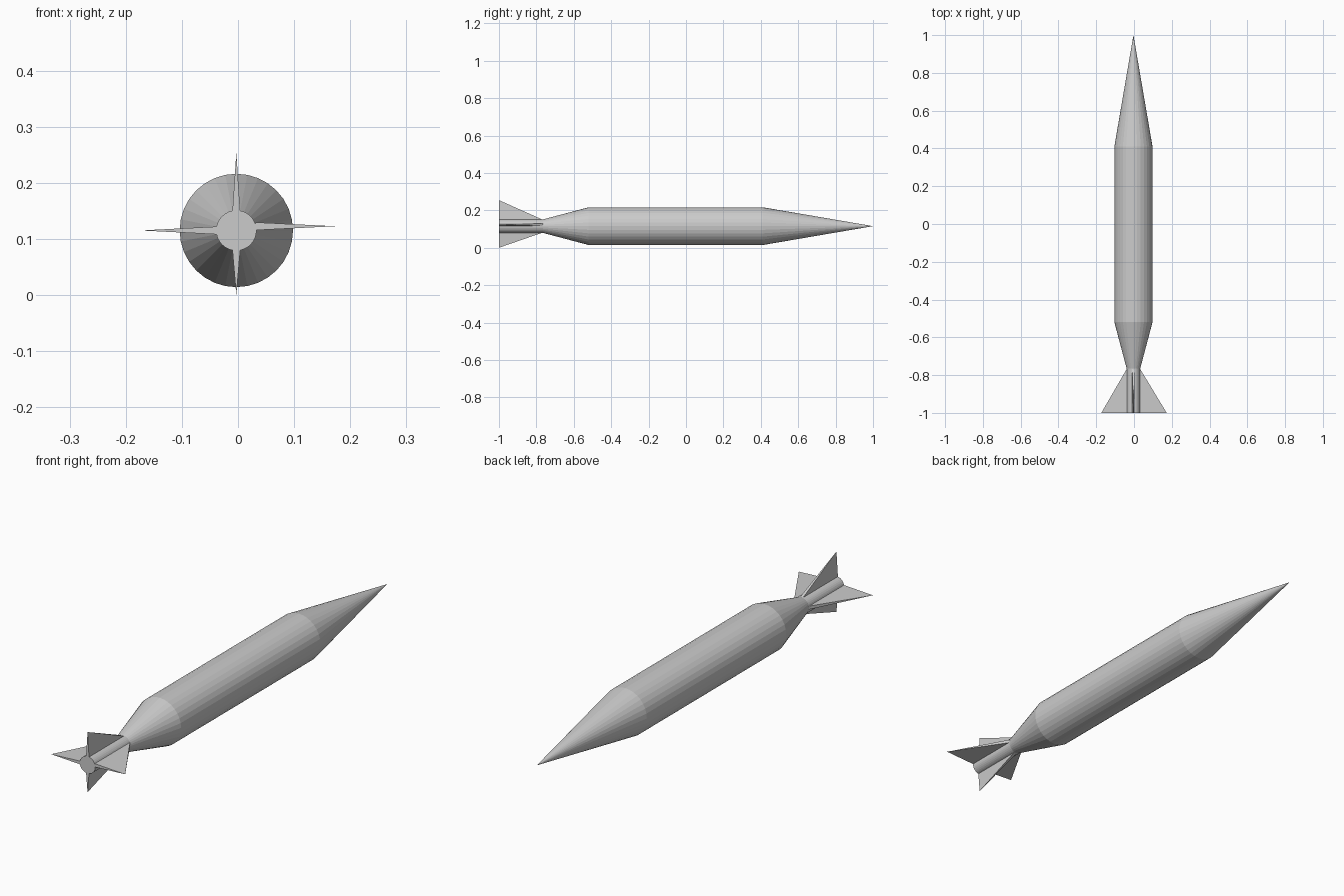
import bpy, bmesh, math
from mathutils import Vector

cube = bpy.data.objects.get("Cube")
if cube:
    bpy.data.objects.remove(cube, do_unlink=True)

CX, CZ = -0.003, 0.1155   # long axis of the body
SIDES = 32
STEM_R, BODY_R = 0.036, 0.101
TAIL_Y, STEM_Y = -1.0, -0.765

grey = bpy.data.materials.new("light grey")
grey.use_nodes = True
colour = (0.6, 0.6, 0.6, 1)
grey.diffuse_color = colour
grey.node_tree.nodes["Principled BSDF"].inputs["Base Color"].default_value = colour


def finish(name, bm):
    bmesh.ops.recalc_face_normals(bm, faces=bm.faces[:])
    mesh = bpy.data.meshes.new(name)
    bm.to_mesh(mesh)
    bm.free()
    mesh.materials.append(grey)
    obj = bpy.data.objects.new(name, mesh)
    bpy.context.collection.objects.link(obj)
    return obj


def lathe(name, profile):
    """Turn (y, radius) points round the long axis; radius 0 makes a point."""
    bm = bmesh.new()
    rings = []
    for y, r in profile:
        n = SIDES if r else 1
        rings.append([bm.verts.new((CX + r * math.cos(math.tau * i / SIDES), y,
                                    CZ + r * math.sin(math.tau * i / SIDES)))
                      for i in range(n)])
    for a, b in zip(rings, rings[1:]):
        for i in range(SIDES):
            j = (i + 1) % SIDES
            if len(b) == 1:
                bm.faces.new((a[i], a[j], b[0]))
            else:
                bm.faces.new((a[i], a[j], b[j], b[i]))
    bm.faces.new(rings[0])
    if len(rings[-1]) > 1:
        bm.faces.new(rings[-1])
    return finish(name, bm)


def fin(name, out, side, tip, shift=0.0):
    """Pyramid fin: a long thin root on the stem, drawn to a point at the tail."""
    out, side = Vector(out), Vector(side)
    centre = Vector((CX, 0, CZ)) + side * shift
    bm = bmesh.new()
    root = [bm.verts.new(centre + out * (STEM_R - 0.002) + side * s + Vector((0, y, 0)))
            for s, y in ((-0.007, TAIL_Y), (0.007, TAIL_Y),
                         (0.007, STEM_Y), (-0.007, STEM_Y))]
    apex = bm.verts.new(centre + out * tip + Vector((0, TAIL_Y, 0)))
    bm.faces.new(root)
    for i in range(4):
        bm.faces.new((root[i], root[(i + 1) % 4], apex))
    return finish(name, bm)


# Body with tapered tail and pointed nose, and the thin stem behind it
lathe("body", [(STEM_Y, STEM_R), (-0.52, BODY_R), (0.41, BODY_R), (1.0, 0)])
lathe("tail_stem", [(TAIL_Y, STEM_R), (STEM_Y, STEM_R)])

# Four tail fins
fin("top_fin", (0, 0, 1), (1, 0, 0), 0.139)
fin("bottom_fin", (0, 0, -1), (1, 0, 0), CZ)
fin("left_fin", (1, 0, 0), (0, 0, 1), 0.176, 0.0075)
fin("right_fin", (-1, 0, 0), (0, 0, 1), 0.17)
